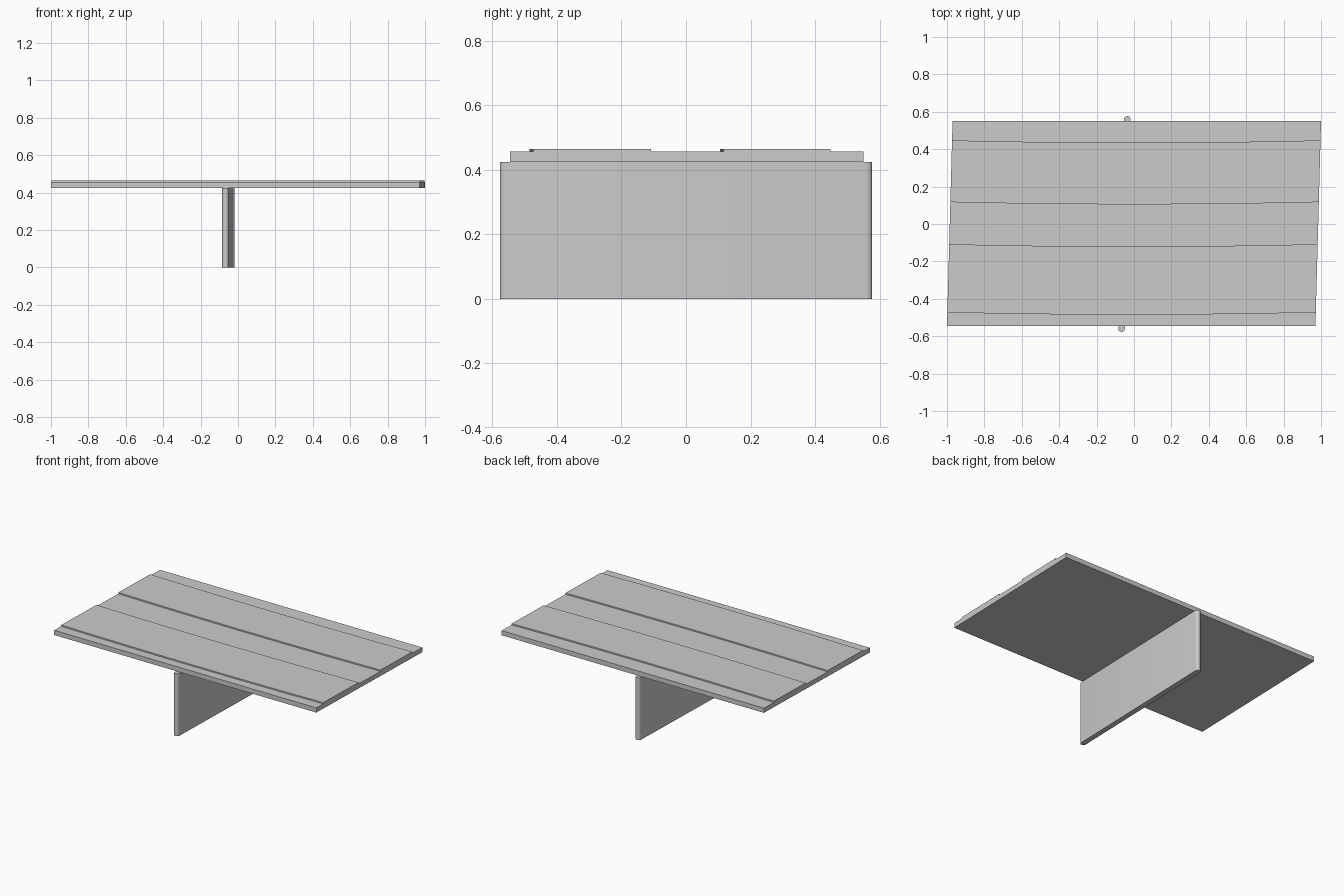
import bpy, bmesh, math

if "Cube" in bpy.data.objects:
    bpy.data.objects.remove(bpy.data.objects["Cube"])

Z_BOTTOM, Z_ROAD, Z_RAISED = 0.424, 0.456, 0.465
Y_FRONT, Y_BACK = -0.545, 0.55
SKEW = 0.03 / (Y_BACK - Y_FRONT)


def make_object(name, bm):
    bmesh.ops.recalc_face_normals(bm, faces=bm.faces)
    mesh = bpy.data.meshes.new(name)
    bm.to_mesh(mesh)
    bm.free()
    obj = bpy.data.objects.new(name, mesh)
    bpy.context.collection.objects.link(obj)
    return obj


def loft(name, rings):
    """Join matching closed rings of points and cap both ends."""
    bm = bmesh.new()
    loops = [[bm.verts.new(p) for p in ring] for ring in rings]
    n = len(loops[0])
    for a, b in zip(loops, loops[1:]):
        for i in range(n):
            j = (i + 1) % n
            bm.faces.new((a[i], a[j], b[j], b[i]))
    bm.faces.new(loops[0])
    bm.faces.new(loops[-1])
    return make_object(name, bm)


# Bridge deck: stepped section swept along x, with gently bowed raised strips
strips = [(-0.473, -0.108), (0.117, 0.447)]


def deck_ring(u):
    bow = -0.012 * (1 - u * u)
    pts = [(Y_FRONT, Z_BOTTOM), (Y_FRONT, Z_ROAD)]
    for lo, hi in strips:
        lo, hi = lo + bow, hi + bow
        pts += [(lo, Z_ROAD), (lo, Z_RAISED), (hi, Z_RAISED), (hi, Z_ROAD)]
    pts += [(Y_BACK, Z_ROAD), (Y_BACK, Z_BOTTOM)]
    return [(0.985 * u + SKEW * (y - (Y_FRONT + Y_BACK) / 2), y, z) for y, z in pts]


SEGMENTS = 8
loft("bridge_deck", [deck_ring(-1 + 2 * i / SEGMENTS) for i in range(SEGMENTS + 1)])

# Pier wall: skewed slab with rounded ends
RADIUS, HALF_LENGTH, STEPS = 0.018, 0.577, 10
outline = []
for side in (1, -1):
    for i in range(STEPS + 1):
        a = math.pi * i / STEPS
        x = side * RADIUS * math.cos(a)
        y = side * (HALF_LENGTH - RADIUS + RADIUS * math.sin(a))
        outline.append((x - 0.051 + SKEW * y, y))
pier = loft("pier_wall", [[(x, y, z) for x, y in outline] for z in (0, Z_BOTTOM)])
bpy.context.view_layer.objects.active = pier
pier.select_set(True)
bpy.ops.object.shade_smooth_by_angle(angle=math.radians(30))
